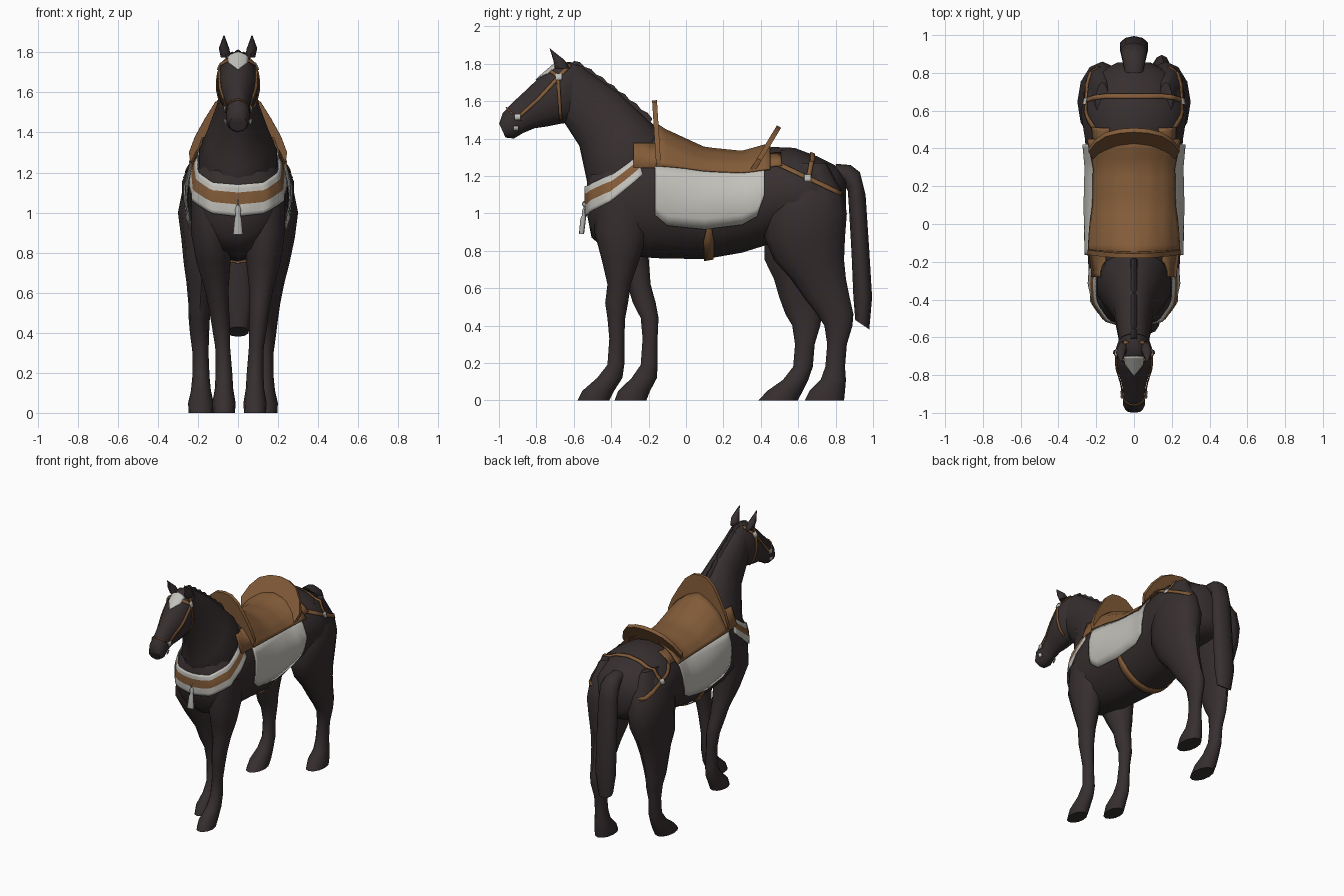
import bpy, bmesh, math
from mathutils import Vector
from mathutils.bvhtree import BVHTree

if "Cube" in bpy.data.objects:
    bpy.data.objects.remove(bpy.data.objects["Cube"])


def material(name, col):
    m = bpy.data.materials.new(name)
    m.diffuse_color = (*col, 1)
    m.use_nodes = True
    m.node_tree.nodes["Principled BSDF"].inputs["Base Color"].default_value = m.diffuse_color
    return m


COAT = material("dark coat", (0.038, 0.028, 0.029))
LEATHER = material("brown leather", (0.225, 0.105, 0.040))
CLOTH = material("white cloth", (0.54, 0.53, 0.49))
TASSEL = material("grey tassel", (0.40, 0.40, 0.38))
skin_v, skin_f = [], []


def clamp(t):
    return max(0, min(1, t))


def finish(name, bm, mats, angle=50):
    bmesh.ops.recalc_face_normals(bm, faces=bm.faces)
    me = bpy.data.meshes.new(name)
    bm.to_mesh(me)
    bm.free()
    ob = bpy.data.objects.new(name, me)
    bpy.context.collection.objects.link(ob)
    for m in mats:
        me.materials.append(m)
    bpy.ops.object.select_all(action='DESELECT')
    ob.select_set(True)
    bpy.context.view_layer.objects.active = ob
    bpy.ops.object.shade_smooth_by_angle(angle=math.radians(angle))
    return ob


# Loft of elliptical rings: y1, z1, y2, z2, half width, optional centre x
def loft(name, rings, sides=14, skin=True, mat=COAT):
    bm = bmesh.new()
    loops = []
    for y1, z1, y2, z2, hw, *x in rings:
        cx = x[0] if x else 0
        a, b = Vector((cx, y1, z1)), Vector((cx, y2, z2))
        c, d = (a + b) / 2, (a - b) / 2
        loops.append([bm.verts.new(c + d * math.cos(t) + Vector((hw * math.sin(t), 0, 0)))
                      for t in (2 * math.pi * i / sides for i in range(sides))])
    for p, q in zip(loops, loops[1:]):
        for i in range(sides):
            j = (i + 1) % sides
            bm.faces.new((p[i], p[j], q[j], q[i]))
    bm.faces.new(loops[0])
    bm.faces.new(loops[-1])
    if skin:
        bm.verts.index_update()
        base = len(skin_v)
        skin_v.extend(v.co.copy() for v in bm.verts)
        skin_f.extend([v.index + base for v in f.verts] for f in bm.faces)
    return finish(name, bm, [mat])


# Barrel: y, top, bottom, half width
barrel = [(-.53, 1.17, 1, .07), (-.505, 1.24, .87, .155), (-.42, 1.33, .8, .215), (-.3, 1.4, .77, .24),
          (-.15, 1.445, .76, .25), (.1, 1.33, .755, .255), (.3, 1.31, .79, .25), (.46, 1.355, .84, .265),
          (.58, 1.35, .87, .285), (.7, 1.305, .88, .27), (.8, 1.255, .9, .2), (.855, 1.19, .96, .09)]
loft("body", [(y, t, y, b, w) for y, t, b, w in barrel], 18)
loft("neck", [(-.1, 1.4, -.4, .92, .18), (-.16, 1.46, -.51, 1.08, .2), (-.24, 1.54, -.54, 1.22, .155),
              (-.36, 1.65, -.57, 1.36, .108), (-.58, 1.805, -.66, 1.5, .08)])
loft("head", [(-.55, 1.79, -.58, 1.51, .06), (-.62, 1.81, -.62, 1.485, .085), (-.7, 1.8, -.665, 1.48, .105),
              (-.78, 1.73, -.74, 1.465, .092), (-.87, 1.645, -.81, 1.455, .066), (-.935, 1.585, -.87, 1.43, .056),
              (-.98, 1.535, -.92, 1.4, .06), (-.999, 1.48, -.965, 1.405, .045)])

# Legs: z, front y, back y, half width
front = [(0, -.58, -.41, .055), (.05, -.555, -.385, .058), (.12, -.475, -.34, .046), (.19, -.42, -.33, .042),
         (.33, -.41, -.33, .037), (.44, -.42, -.325, .046), (.52, -.432, -.31, .05), (.62, -.42, -.295, .06),
         (.75, -.45, -.25, .085), (.9, -.49, -.2, .1), (1.08, -.48, -.18, .1)]
hind = [(0, .635, .845, .062), (.05, .66, .85, .064), (.11, .72, .855, .05), (.18, .745, .85, .043),
        (.3, .755, .86, .04), (.4, .74, .89, .048), (.46, .7, .895, .052), (.55, .63, .875, .06),
        (.65, .56, .855, .075), (.75, .47, .845, .095), (.87, .42, .85, .115), (1, .43, .86, .132),
        (1.11, .46, .84, .11), (1.27, .55, .75, .035)]


# A pose moves the lower leg by dy, the hoof by a little more, and spreads it by dx
def leg(name, rows, s, cx, rise, dx, dy, hoof):
    rings = []
    for z, f, b, hw in rows:
        low = clamp((.87 - z) / .42)
        m = dy * low + hoof * clamp(1 - z / .18)
        rings.append((f + m, z, b + m, z, hw, s * (cx + rise * clamp((z - .25) / .6) + dx * low)))
    loft(name, rings, 12)


leg("front_leg_right", front, 1, .085, .05, 0, 0, 0)
leg("front_leg_left", front, -1, .085, .05, -.015, .178, .02)
leg("hind_leg_right", hind, 1, .135, .033, 0, 0, 0)
leg("hind_leg_left", hind, -1, .14, .028, .045, -.172, -.075)

# Tail, mane and ears
loft("tail", [(.8, 1.265, .81, 1.19, .05), (.88, 1.258, .84, 1.16, .062), (.93, 1.22, .865, 1.12, .07),
              (.96, 1.1, .87, 1.05, .073), (.98, .8, .885, .79, .078), (.995, .55, .895, .55, .078),
              (.98, .38, .905, .43, .055)], 10, False)
mane = []
for i in range(15):
    u = i / 14
    y, z = -.6 + .42 * u, 1.815 - .31 * u ** 1.15
    lift = .008 if i % 2 else 0
    mane.append((y + lift / 2, z + lift, y - .04, z - .07, .021))
loft("mane", mane, 8, False)
for s in (1, -1):
    loft("ear", [(-.7, 1.775, -.62, 1.775, .026, s * .06), (-.71, 1.82, -.65, 1.82, .026, s * .07),
                 (-.73, 1.885, -.72, 1.875, .004, s * .07)], 8, False)

tree = BVHTree.FromPolygons(skin_v, skin_f)


# Sheet between two outside edges, thrown onto the horse toward an aim point
def drape(name, ea, eb, aim, rows, off=.008, per=6):
    bm = bmesh.new()
    n, nv = (len(ea) - 1) * per, len(rows)

    def at(e, i):
        k = min(i // per, len(e) - 2)
        return Vector(e[k]).lerp(Vector(e[k + 1]), i / per - k)
    grid = []
    for i in range(n + 1):
        col = []
        for j in range(nv + 1):
            p = at(ea, i).lerp(at(eb, i), j / nv)
            goal = Vector([q if a is None else a for a, q in zip(aim, p)])
            d = (goal - p).normalized()
            nudge = Vector((.003, 0, 0)) if p.x < .003 else Vector()
            hit = tree.ray_cast(p + nudge, d)[0]
            col.append(bm.verts.new((hit - nudge if hit else goal) - d * off))
        grid.append(col)
    mats = list(dict.fromkeys(rows))
    for i in range(n):
        for j in range(nv):
            f = bm.faces.new((grid[i][j], grid[i + 1][j], grid[i + 1][j + 1], grid[i][j + 1]))
            f.material_index = mats.index(rows[j])
    ob = finish(name, bm, mats)
    mirror = ob.modifiers.new("both sides", 'MIRROR')
    mirror.use_clip, mirror.merge_threshold = True, .002
    mod = ob.modifiers.new("thickness", 'SOLIDIFY')
    mod.thickness, mod.offset = .006, 0


# Band running over the horse: a path of points (x, y, z, width along y)
def over(name, path, aim, off=.008):
    side = [[(x, y + s * w / 2, z) for x, y, z, w in path] for s in (-1, 1)]
    drape(name, *side, aim, [LEATHER], off)


# Side strap along a y,z path
SIDE = (0, None, None)


def strap(name, pts, w, mat=LEATHER, off=.006):
    a, b = [], []
    for i, (y, z) in enumerate(pts):
        p, q = pts[max(i - 1, 0)], pts[min(i + 1, len(pts) - 1)]
        d = Vector((q[0] - p[0], q[1] - p[1])).normalized() * w / 2
        a.append((.6, y - d.y, z + d.x))
        b.append((.6, y + d.y, z - d.x))
    drape(name, a, b, SIDE, [mat, mat], off)


def stud(name, y, z, w):
    strap(name, [(y - w / 2, z), (y + w / 2, z)], w, CLOTH, .012)


# Saddle cloth, seat and girth
hem = [(-.165, .99), (-.1, .935), (.1, .915), (.3, .94), (.38, .985), (.42, 1.1)]
drape("saddle_cloth", [(.6, y, 1.25) for y, z in hem], [(.6, y, z) for y, z in hem], SIDE, [CLOTH] * 6, .013, 3)
drape("seat", [(0, -.16, 1.8), (0, .45, 1.8)], [(.6, -.16, 1.55), (.6, .45, 1.5)], (0, None, 1.05),
      [LEATHER] * 10, .022, 12)
over("girth", [(0, .122, .4, .05), (.5, .122, .55, .055), (.6, .125, .87, .012)], (0, None, 1.05))
strap("front_flap", [(-.28, 1.31), (-.15, 1.31)], .13, off=.012)
strap("rear_flap", [(.4, 1.28), (.51, 1.29)], .07, off=.012)


# Pommel and cantle: arched boards, (x, distance up the board)
def board(name, half, base, top, thick=.026):
    base, top = Vector(base), Vector(top)
    up = (top - base).normalized()
    out = half + [(-x, s) for x, s in reversed(half) if x > 0]
    shift = Vector((0, up.z, -up.y)) * thick / 2
    bm = bmesh.new()
    f, b = ([bm.verts.new(base + Vector((x, 0, 0)) + up * s + k * shift) for x, s in out] for k in (-1, 1))
    bm.faces.new(f)
    bm.faces.new(b)
    for i in range(len(out)):
        j = (i + 1) % len(out)
        bm.faces.new((f[i], f[j], b[j], b[i]))
    finish(name, bm, [LEATHER], 35)


board("pommel", [(.235, 0), (.245, .07), (.215, .15), (.165, .24), (.115, .32), (.06, .365), (0, .375)],
      (0, -.145, 1.23), (0, -.168, 1.6))
board("cantle", [(.215, 0), (.24, .08), (.205, .17), (.15, .24), (.075, .275), (0, .285)],
      (0, .35, 1.22), (0, .495, 1.46))

# Breast band, striped white, brown, white
drape("breast_band", [(0, -1, 1.14), (.3, -.9, 1.15), (.5, -.6, 1.21), (.6, -.28, 1.31)],
      [(0, -1, .98), (.3, -.9, .995), (.5, -.6, 1.06), (.6, -.2, 1.21)], (0, -.25, None),
      [CLOTH] * 2 + [LEATHER] * 3 + [CLOTH] * 3, .009)

# Rump straps
strap("rump_strap", [(.48, 1.27), (.65, 1.19), (.83, 1.105)], .022)
over("croup_strap", [(0, .677, 1.8, .025), (.5, .677, 1.7, .025), (.8, .657, 1.42, .025)], (0, None, 1.1))
stud("rump_stud", .65, 1.19, .035)

# Bridle
strap("cheek_strap", [(-.89, 1.52), (-.79, 1.61), (-.68, 1.73)], .018)
strap("throat_strap", [(-.685, 1.73), (-.67, 1.5)], .016)
strap("brow_strap", [(-.73, 1.765), (-.68, 1.73)], .018)
strap("crown_strap", [(-.68, 1.73), (-.62, 1.795)], .018)
over("noseband", [(0, -1.115, 1.69, .035), (.3, -1.015, 1.59, .035), (.5, -.895, 1.48, .035)], (0, -.88, 1.5), .006)
stud("cheek_stud", -.68, 1.73, .035)
stud("nose_stud", -.9, 1.515, .032)
stud("bit_ring", -.91, 1.455, .025)

# White forehead star
drape("forehead_star", [(0, -.72, 2), (0, -.85, 2), (0, -1, 1.9)],
      [(.12, -.73, 2), (.13, -.85, 2), (.005, -1, 1.9)], (0, -.68, 1.6), [CLOTH] * 3, .004)

# Chest tassel hanging from a ring
bpy.ops.mesh.primitive_torus_add(major_radius=.014, minor_radius=.004, major_segments=12, minor_segments=6,
                                 location=(0, -.538, 1.05), rotation=(0, math.pi / 2, 0))
bpy.context.object.name = "tassel_ring"
bpy.context.object.data.materials.append(TASSEL)
loft("tassel", [(-.545, 1.04, -.535, 1.04, .006), (-.555, 1.015, -.53, 1.015, .016), (-.555, .99, -.535, .99, .012),
                (-.565, .97, -.535, .97, .018), (-.572, .89, -.545, .89, .026)], 10, False, TASSEL)
